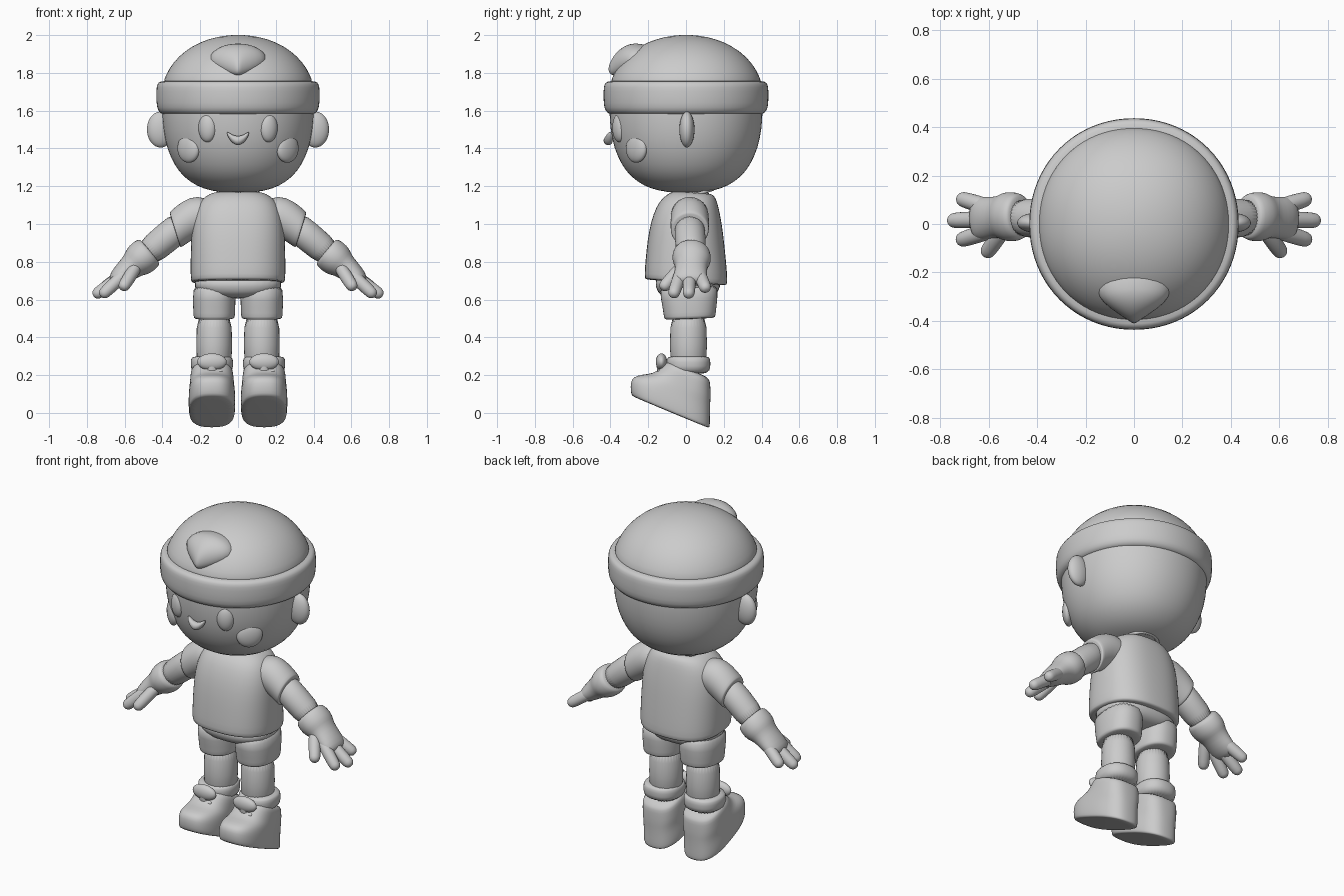
import bpy, bmesh, math
from mathutils import Vector, Matrix

cube = bpy.data.objects.get("Cube")
if cube:
    bpy.data.objects.remove(cube, do_unlink=True)

grey = bpy.data.materials.new("clay_grey")
grey.use_nodes = True
grey.diffuse_color = (0.6, 0.6, 0.6, 1)
grey.node_tree.nodes["Principled BSDF"].inputs["Base Color"].default_value = (0.6, 0.6, 0.6, 1)


def finish(name, bm, subdivide=True):
    mesh = bpy.data.meshes.new(name)
    bm.to_mesh(mesh)
    bm.free()
    mesh.materials.append(grey)
    for p in mesh.polygons:
        p.use_smooth = True
    obj = bpy.data.objects.new(name, mesh)
    bpy.context.collection.objects.link(obj)
    if subdivide:
        sub = obj.modifiers.new("smooth", "SUBSURF")
        sub.levels = sub.render_levels = 1
    return obj


def loft(name, rings, power=2.0, n=32):
    """Skin superellipse rings, each (x, y, z, radius across, radius in depth)."""
    bm = bmesh.new()
    t = (Vector(rings[-1][:3]) - Vector(rings[0][:3])).normalized()
    u = Vector((0, 1, 0)).cross(t).normalized()
    v = t.cross(u)
    loops = []
    for x, y, z, ru, rv in rings:
        loop = []
        for i in range(n):
            a = math.tau * i / n
            c, s = math.cos(a), math.sin(a)
            c = math.copysign(abs(c) ** (2 / power), c)
            s = math.copysign(abs(s) ** (2 / power), s)
            loop.append(bm.verts.new(Vector((x, y, z)) + u * c * ru + v * s * rv))
        loops.append(loop)
    for a, b in zip(loops, loops[1:]):
        for i in range(n):
            j = (i + 1) % n
            bm.faces.new((a[i], a[j], b[j], b[i]))
    bm.faces.new(loops[0][::-1])
    bm.faces.new(loops[-1])
    return finish(name, bm)


def revolve(name, profile, power=2.0, y=0.0):
    return loft(name, [(0, y, z, r, r * 1.01) for r, z in profile], power, 40)


def capsule(name, start, end, r0, r1):
    a, b = Vector(start), Vector(end)
    d = (b - a).normalized()
    rings = [(a + d * r0 * o, r0 * k) for o, k in ((-1, .25), (-.75, .75), (0, 1))]
    rings += [(b + d * r1 * o, r1 * k) for o, k in ((0, 1), (.5, .87), (.9, .55), (1, .2))]
    return loft(name, [(*p, r, r) for p, r in rings], 2, 16)


def ellipsoid(name, centre, radii, turn=0.0, tilt=0.0):
    bm = bmesh.new()
    bmesh.ops.create_uvsphere(bm, u_segments=32, v_segments=20, radius=1)
    m = (Matrix.Translation(centre) @ Matrix.Rotation(turn, 4, "Z")
         @ Matrix.Rotation(tilt, 4, "Y") @ Matrix.Diagonal((*radii, 1)))
    bm.transform(m)
    return finish(name, bm, False)


# Head, cap and rolled brim
revolve("head", [(.06, 1.165), (.14, 1.175), (.22, 1.2), (.29, 1.25), (.337, 1.31),
                 (.378, 1.4), (.398, 1.5), (.404, 1.6), (.4, 1.72), (.3, 1.74)], 2.08)
revolve("cap_dome", [(.38, 1.7), (.4, 1.74), (.384, 1.79), (.345, 1.855), (.285, 1.915),
                     (.2, 1.965), (.11, 1.992), (.03, 2.001)], 2.08)
revolve("cap_brim", [(.37, 1.578), (.402, 1.58), (.425, 1.598), (.434, 1.635),
                     (.434, 1.71), (.43, 1.74), (.415, 1.757), (.37, 1.758)], 2.05)

# Pointed curl on the front of the cap
curl = ellipsoid("front_curl", (0, 0, 0), (.15, .14, .085))
for vert in curl.data.vertices:
    f = max(0, -vert.co.y / .14)
    vert.co.x *= 1 - .75 * f * f
    vert.co.z -= .05 * f * f
curl.location = (0, -.27, 1.87)

# Nose: small upturned arc
loft("nose", [(x, -.402 - .012 * (1 - abs(x) / .06), 1.438 + 13 * x * x, r, r) for x, r in
              ((-.058, .006), (-.05, .016), (-.03, .022), (0, .026),
               (.03, .022), (.05, .016), (.058, .006))], 2, 16)

# Neck and shirt
loft("neck", [(0, .03, 1.05, .11, .11), (0, .03, 1.2, .11, .11)])
loft("shirt", [(0, 0, .69, .23, .2), (0, 0, .692, .247, .217), (0, 0, .71, .252, .222),
               (0, 0, .8, .252, .215), (0, 0, .9, .25, .205), (0, .003, 1.0, .245, .19),
               (0, .01, 1.08, .225, .168), (0, .02, 1.13, .195, .145),
               (0, .035, 1.16, .15, .115), (0, .035, 1.17, .11, .09)], 2.5)

# Neckline, a thin ring tilted down at the front
bm = bmesh.new()
sides = 40
hoop = []
for i in range(sides):
    a = math.tau * i / sides
    mid = Vector((.122 * math.cos(a), .012 + .13 * math.sin(a), 1.14 + .045 * math.sin(a)))
    out = Vector((math.cos(a), math.sin(a), 0))
    hoop.append([bm.verts.new(mid + out * .012 * math.cos(b) + Vector((0, 0, .012 * math.sin(b))))
                 for b in (math.tau * k / 6 for k in range(6))])
for i in range(sides):
    p, q = hoop[i], hoop[(i + 1) % sides]
    for k in range(6):
        m = (k + 1) % 6
        bm.faces.new((p[k], q[k], q[m], p[m]))
finish("neckline", bm)

# Shorts waist
loft("shorts_seat", [(0, .01, .605, .1, .1), (0, .01, .625, .19, .15), (0, .01, .66, .235, .172),
                     (0, .01, .74, .24, .18)], 2.5)

for side, s in (("left", 1), ("right", -1)):
    # Face details and ears
    ellipsoid(side + "_eye", (s * .162, -.352, 1.51), (.05, .035, .077), s * .43)
    ellipsoid(side + "_cheek", (s * .262, -.262, 1.4), (.074, .032, .076), s * .75, s * .3)
    ellipsoid(side + "_ear", (s * .41, .005, 1.5), (.072, .04, .095))

    # Sleeve, forearm and glove
    loft(side + "_sleeve", [(s * .1, .02, 1.04, .09, .09), (s * .19, .02, 1.055, .103, .1),
                            (s * .265, .02, 1.022, .104, .102), (s * .325, .02, .975, .1, .102),
                            (s * .333, .02, .968, .097, .1), (s * .334, .02, .967, .085, .088)])
    loft(side + "_forearm", [(s * .28, .02, 1.01, .08, .08), (s * .36, .02, .943, .08, .082),
                             (s * .52, .03, .81, .078, .082)])
    loft(side + "_glove", [(s * .465, .03, .857, .075, .078), (s * .47, .03, .853, .088, .094),
                           (s * .5, .03, .828, .094, .104), (s * .535, .03, .8, .088, .1),
                           (s * .555, .03, .783, .07, .084), (s * .6, .025, .745, .06, .086),
                           (s * .645, .022, .708, .046, .09), (s * .67, .022, .688, .025, .065)])
    for finger, base, tip in (("back_finger", (.6, .07, .74), (.7, .1, .668)),
                              ("middle_finger", (.6, .02, .735), (.737, .015, .638)),
                              ("front_finger", (.6, -.03, .735), (.702, -.062, .64)),
                              ("thumb", (.545, -.03, .765), (.6, -.108, .678))):
        capsule(side + "_" + finger, (s * base[0], *base[1:]), (s * tip[0], *tip[1:]), .036, .034)

    # Shorts leg, bare leg
    x = s * .126
    loft(side + "_shorts_leg", [(x, .02, .497, .095, .12), (x, .02, .5, .108, .135),
                                (x, .02, .525, .111, .139), (x, .018, .6, .113, .148),
                                (x, .012, .7, .113, .165)], 2.3)
    loft(side + "_leg", [(x, .013, .2, .095, .098), (x, .013, .35, .095, .098),
                         (x, .013, .56, .096, .1)])

    # Ankle cuff and shoe, stacked from the sole up
    x = s * .138
    loft(side + "_ankle_cuff", [(x, .013, .2, .108, .112), (x, .013, .25, .113, .117),
                                (x, .013, .288, .112, .116), (x, .013, .302, .1, .105)], 2.3)
    shoe = [(-.295, .132, .003, .112), (-.305, .142, .006, .12), (-.312, .145, .03, .124),
            (-.311, .145, .075, .124), (-.298, .145, .105, .122), (-.25, .144, .128, .12),
            (-.185, .143, .145, .118), (-.15, .141, .18, .115), (-.12, .138, .212, .112),
            (-.1, .13, .235, .1)]
    loft(side + "_shoe", [(x, (f + b) / 2, z, w, (b - f) / 2) for f, b, z, w in shoe], 2.7)

    # Tongue and laces
    ellipsoid(side + "_tongue", (x, -.13, .27), (.078, .03, .045))
    capsule(side + "_tongue_base", (x, -.11, .2), (x, -.128, .27), .045, .03)
    for k in range(3):
        y, z = -.192 + .025 * k, .15 + .028 * k
        lean = .012 * (-1) ** k
        capsule(f"{side}_lace_{k + 1}", (x - .045, y, z - lean), (x + .045, y, z + lean), .012, .012)
